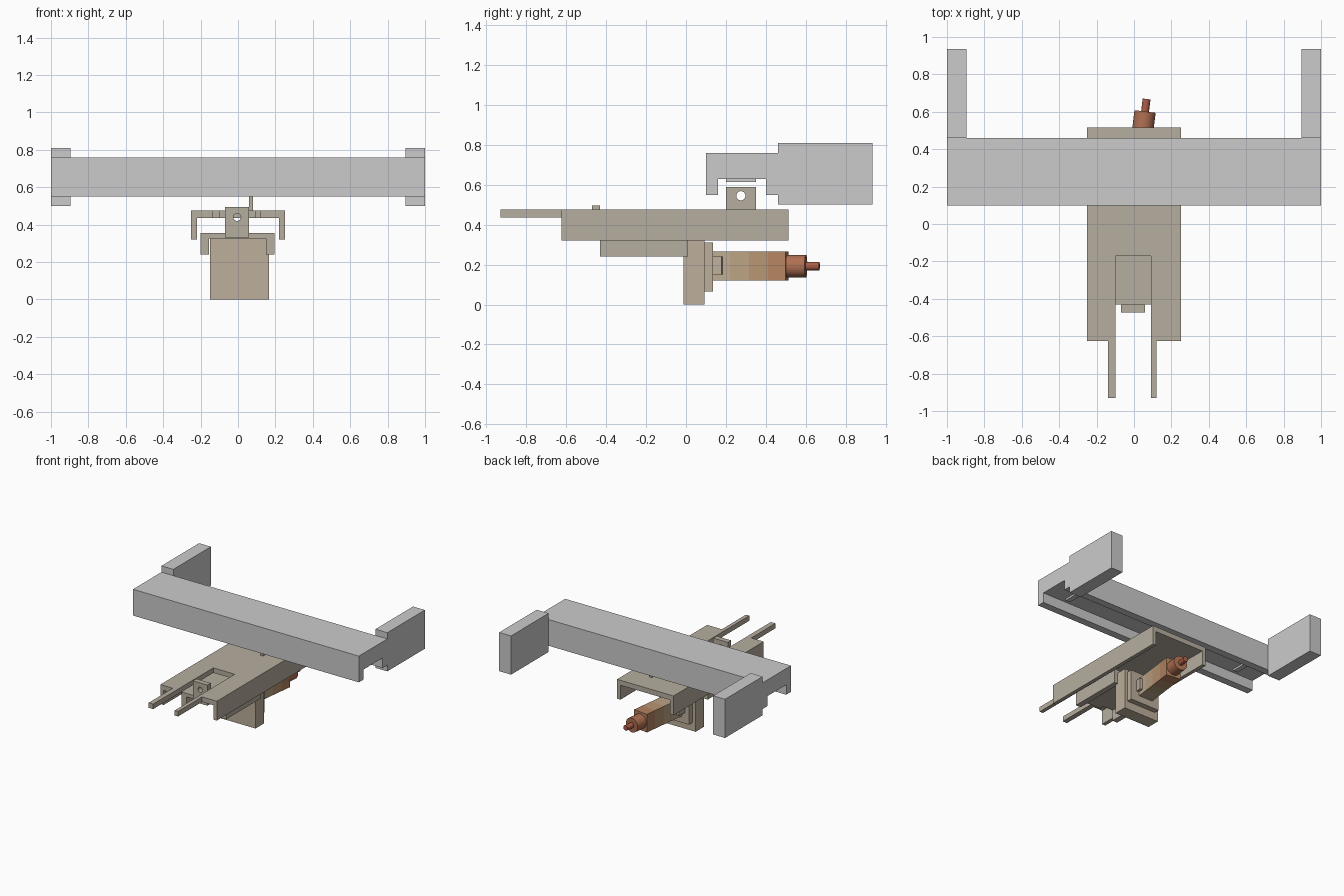
import bpy, bmesh, math
from mathutils import Vector, Matrix

if "Cube" in bpy.data.objects:
    bpy.data.objects.remove(bpy.data.objects["Cube"])


def material(name, rgb):
    m = bpy.data.materials.new(name)
    m.diffuse_color = (*rgb, 1)
    m.use_nodes = True
    m.node_tree.nodes["Principled BSDF"].inputs["Base Color"].default_value = m.diffuse_color
    return m


def finish(name, bm, mat=None):
    bmesh.ops.recalc_face_normals(bm, faces=bm.faces)
    me = bpy.data.meshes.new(name)
    bm.to_mesh(me)
    bm.free()
    ob = bpy.data.objects.new(name, me)
    bpy.context.collection.objects.link(ob)
    if mat:
        me.materials.append(mat)
    return ob


def prism(name, pts, axis, a, b, mat=None):
    """Extrude an outline along x (pts = y,z), y (pts = x,z) or z (pts = x,y)."""
    i = 'xyz'.index(axis)

    def place(p, d):
        q = list(p)
        q.insert(i, d)
        return q
    bm = bmesh.new()
    face = bm.faces.new([bm.verts.new(place(p, a)) for p in pts])
    ext = bmesh.ops.extrude_face_region(bm, geom=[face])
    vs = [v for v in ext['geom'] if isinstance(v, bmesh.types.BMVert)]
    step = Vector((0, 0, 0))
    step[i] = b - a
    bmesh.ops.translate(bm, verts=vs, vec=step)
    return finish(name, bm, mat)


def box(name, x0, x1, y0, y1, z0, z1, mat=None):
    return prism(name, [(x0, y0), (x1, y0), (x1, y1), (x0, y1)], 'z', z0, z1, mat)


def cylinder(name, r, centre, length, axis, mat=None):
    bm = bmesh.new()
    bmesh.ops.create_cone(bm, cap_ends=True, segments=32, radius1=r, radius2=r, depth=length)
    rot = Matrix.Rotation(math.pi / 2, 4, 'X' if axis == 'y' else 'Y')
    bmesh.ops.transform(bm, matrix=Matrix.Translation(centre) @ rot, verts=bm.verts)
    ob = finish(name, bm, mat)
    bpy.context.view_layer.objects.active = ob
    ob.select_set(True)
    bpy.ops.object.shade_smooth_by_angle()
    ob.select_set(False)
    return ob


def drill(ob, r, centre, axis):
    cutter = cylinder("hole_cutter", r, centre, 0.2, axis)
    cutter.hide_render = True
    mod = ob.modifiers.new("hole", 'BOOLEAN')
    mod.object, mod.operation, mod.solver = cutter, 'DIFFERENCE', 'EXACT'
    bpy.context.view_layer.objects.active = ob
    bpy.ops.object.modifier_apply(modifier=mod.name)
    bpy.data.objects.remove(cutter)


def channel(x0, x1, z0, z1, side, top):
    return [(x0, z0), (x0, z1), (x1, z1), (x1, z0), (x1 - side, z0),
            (x1 - side, z1 - top), (x0 + side, z1 - top), (x0 + side, z0)]


warm = material("warm_grey", (0.47, 0.42, 0.35))
tan = material("tan", (0.51, 0.43, 0.33))

# Top crossbeam, open underneath, with tall arms to the back at both ends
prism("crossbeam", channel(0.10, 0.46, 0.55, 0.76, 0.06, 0.13), 'x', -1, 1)
for s in (-1, 1):
    box("end_arm", *sorted((s * 0.895, s)), 0.46, 0.935, 0.50, 0.81)
    box("beam_pad", *sorted((s * 0.78, s * 0.82)), 0.20, 0.35, 0.615, 0.64)

# Middle channel: roof plate with an open slot, plus side walls
roof = [(-0.25, 0.515), (-0.25, -0.625), (-0.14, -0.625), (-0.14, -0.93), (-0.10, -0.93),
        (-0.10, -0.17), (0.09, -0.17), (0.09, -0.93), (0.12, -0.93), (0.12, -0.625),
        (0.25, -0.625), (0.25, 0.515)]
prism("middle_roof", roof, 'z', 0.435, 0.475, warm)
for s in (-1, 1):
    box("middle_wall", *sorted((s * 0.22, s * 0.25)), -0.625, 0.515, 0.32, 0.436, warm)
hinge = box("hinge_lug", 0.06, 0.08, 0.20, 0.35, 0.47, 0.59, warm)
drill(hinge, 0.023, (0.07, 0.275, 0.545), 'x')

# Inner channel and its front lug
prism("inner_channel", channel(-0.20, 0.195, 0.24, 0.355, 0.045, 0.028), 'y', -0.43, 0.01, warm)
lug = box("front_lug", -0.07, 0.06, -0.472, -0.43, 0.33, 0.495, warm)
drill(lug, 0.02, (-0.005, -0.45, 0.44), 'y')

# Drive block with stepped back plates
box("drive_block", -0.15, 0.165, -0.013, 0.092, 0, 0.33, tan)
box("back_plate", -0.12, 0.14, 0.09, 0.135, 0.065, 0.31, tan)

# Drive body, banded from tan to copper, turned slightly about the vertical
bands = [(0.51, 0.41, 0.29), (0.50, 0.36, 0.23), (0.48, 0.30, 0.17), (0.46, 0.23, 0.12)]
parts = [box("side_boss", -0.085, 0.085, 0.12, 0.19, 0.15, 0.24, tan)]
edges = [0.12, 0.23, 0.325, 0.42, 0.51]
for i, rgb in enumerate(bands):
    parts.append(box("drive_body", -0.062, 0.062, edges[i], edges[i + 1], 0.12, 0.265,
                     material("band", rgb)))
copper = material("copper", (0.43, 0.16, 0.085))
rust = material("rust", (0.40, 0.11, 0.065))
parts.append(cylinder("drive_collar", 0.057, (0, 0.555, 0.192), 0.10, 'y', copper))
parts.append(cylinder("drive_shaft", 0.021, (0, 0.635, 0.192), 0.075, 'y', rust))
pivot = Vector((0, 0.12, 0))
turn = (Matrix.Translation(pivot) @ Matrix.Rotation(math.radians(-7), 4, 'Z')
        @ Matrix.Translation(-pivot))
for p in parts:
    p.data.transform(turn)
